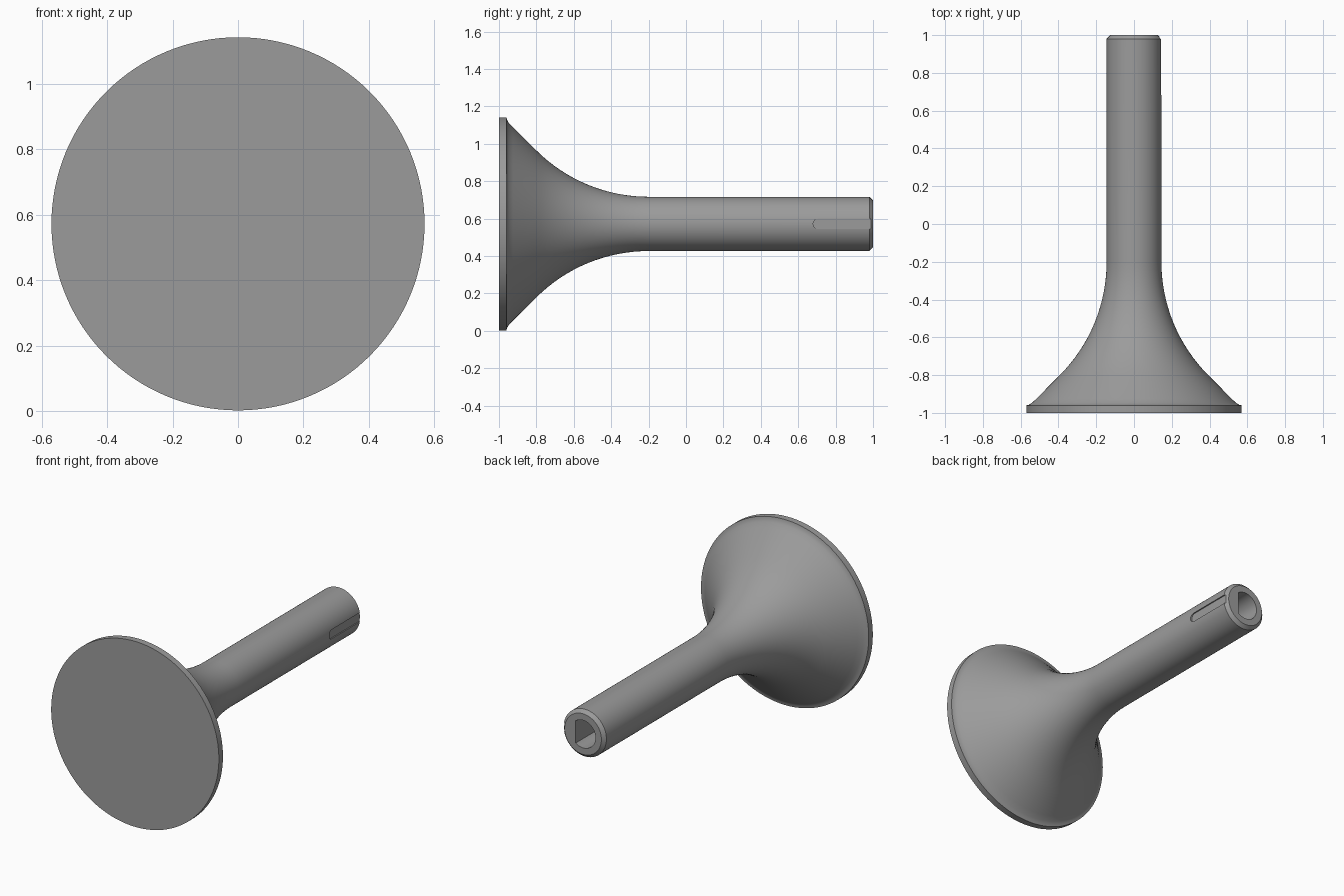
import bpy, bmesh, math
from mathutils import Matrix, Vector

if "Cube" in bpy.data.objects:
    bpy.data.objects.remove(bpy.data.objects["Cube"])

CZ = 0.572          # height of the turning axis
R_DISC, R_SHAFT = 0.57, 0.145
SEGS = 128

grey = bpy.data.materials.new("plain grey")
grey.diffuse_color = (0.33, 0.33, 0.33, 1)
grey.use_nodes = True
grey.node_tree.nodes["Principled BSDF"].inputs["Base Color"].default_value = grey.diffuse_color


def new_object(name, bm):
    bmesh.ops.recalc_face_normals(bm, faces=bm.faces)
    mesh = bpy.data.meshes.new(name)
    bm.to_mesh(mesh)
    bm.free()
    mesh.materials.append(grey)
    ob = bpy.data.objects.new(name, mesh)
    bpy.context.collection.objects.link(ob)
    return ob


def lathe(name, profile):
    """Turn (y, radius) points around the y axis and cap both ends."""
    bm = bmesh.new()
    rings = []
    for y, r in profile:
        rings.append([bm.verts.new((r * math.cos(2 * math.pi * i / SEGS), y,
                                    CZ + r * math.sin(2 * math.pi * i / SEGS)))
                      for i in range(SEGS)])
    for a, b in zip(rings, rings[1:]):
        for i in range(SEGS):
            j = (i + 1) % SEGS
            bm.faces.new((a[i], a[j], b[j], b[i]))
    bm.faces.new(rings[0])
    bm.faces.new(rings[-1])
    return new_object(name, bm)


def prism(name, outline, offset):
    """Extrude a closed outline of 3D points along an offset."""
    bm = bmesh.new()
    face = bm.faces.new([bm.verts.new(p) for p in outline])
    out = bmesh.ops.extrude_face_region(bm, geom=[face], use_keep_orig=True)
    verts = [g for g in out["geom"] if isinstance(g, bmesh.types.BMVert)]
    bmesh.ops.translate(bm, verts=verts, vec=offset)
    return new_object(name, bm)


def cut(target, cutter):
    cutter.hide_render = True
    mod = target.modifiers.new("cut", 'BOOLEAN')
    mod.operation = 'DIFFERENCE'
    mod.solver = 'EXACT'
    mod.object = cutter
    bpy.context.view_layer.objects.active = target
    bpy.ops.object.modifier_apply(modifier=mod.name)
    bpy.data.objects.remove(cutter)


# Flared stem: disc rim, small fillet, 45 degree cone, large arc, shaft, chamfer
R_ARC = 0.85
profile = [(-1, R_DISC), (-0.96, R_DISC), (-0.957, 0.557), (-0.948, 0.541), (-0.925, 0.517)]
for i in range(16, -1, -1):
    t = math.radians(45) * i / 16
    profile.append((-0.2 - R_ARC * math.sin(t), R_SHAFT + R_ARC * (1 - math.cos(t))))
profile += [(0.98, R_SHAFT), (1, R_SHAFT - 0.02)]
stem = lathe("flared_stem", profile)

# D-shaped bore in the shaft end, flat towards +x
r, flat = 0.085, 0.05
a0 = math.acos(flat / r)
bore = [(r * math.cos(a), 0.5, CZ + r * math.sin(a))
        for a in (a0 + (2 * math.pi - 2 * a0) * i / 48 for i in range(49))]
cut(stem, prism("bore_cutter", bore, (0, 0.6, 0)))

# Shallow round-ended slot along the +x side of the shaft
w = 0.028
slot = [(0.135, 1.1, CZ + w)]
slot += [(0.135, 0.708 - w * math.sin(math.pi * i / 16), CZ + w * math.cos(math.pi * i / 16))
         for i in range(17)]
slot.append((0.135, 1.1, CZ - w))
cut(stem, prism("slot_cutter", slot, (0.1, 0, 0)))

# Smooth shading with crisp edges
bpy.ops.object.select_all(action='DESELECT')
stem.select_set(True)
bpy.context.view_layer.objects.active = stem
bpy.ops.object.shade_smooth_by_angle(angle=math.radians(25))
